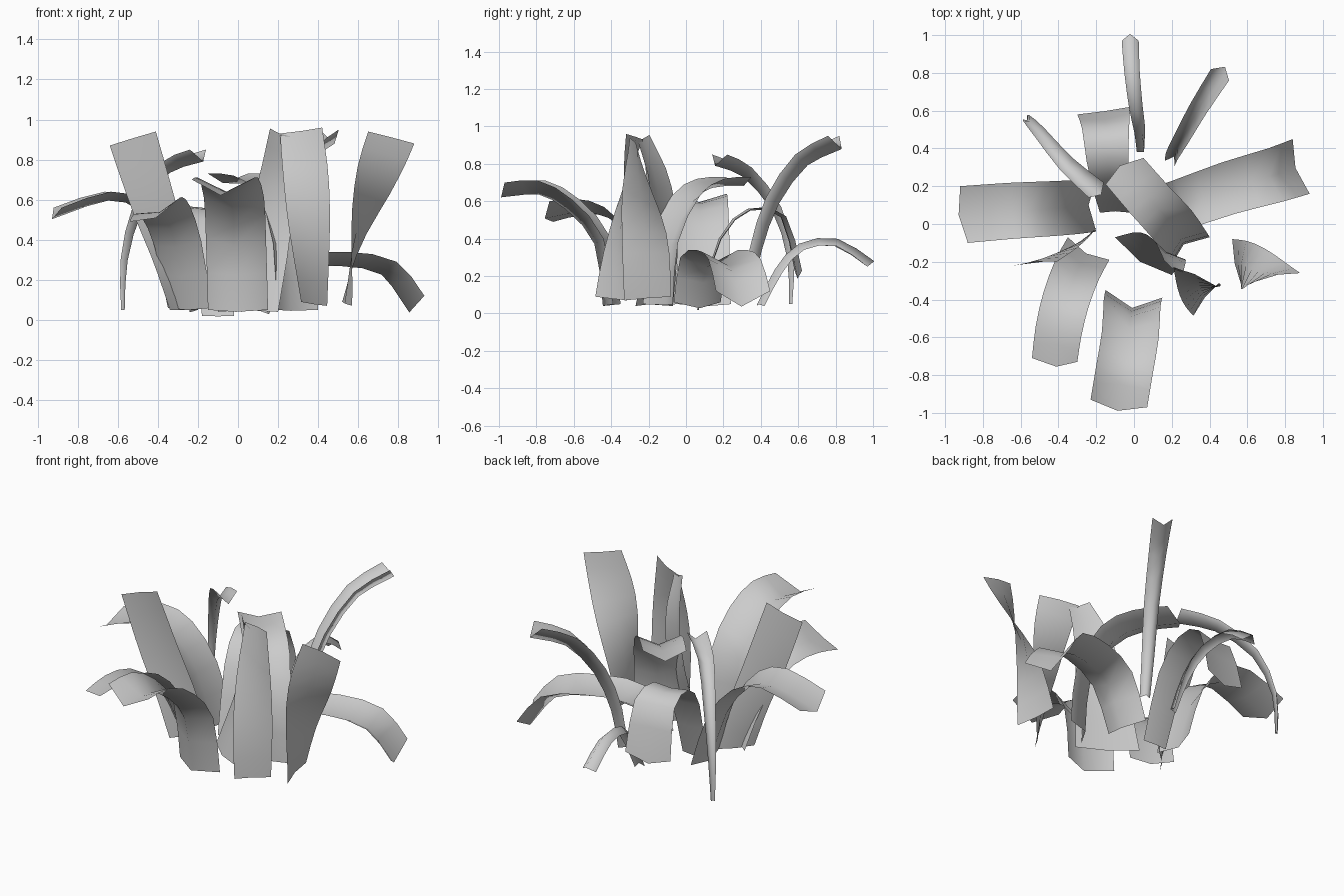
import bpy
from mathutils import Vector

cube = bpy.data.objects.get("Cube")
if cube:
    bpy.data.objects.remove(cube, do_unlink=True)

# One plain grey for every blade
grey = bpy.data.materials.new("leaf grey")
grey.use_nodes = True
colour = (0.6, 0.6, 0.6, 1.0)
grey.diffuse_color = colour
grey.node_tree.nodes["Principled BSDF"].inputs["Base Color"].default_value = colour

ROWS = 8      # segments along a blade
COLUMNS = 2   # one flat strip on each side of the midrib


def spline(points, t):
    """Point on a smooth curve through all the given points."""
    last = len(points) - 1
    i = min(int(t * last), last - 1)
    u = t * last - i
    b, c = points[i], points[i + 1]
    a = points[i - 1] if i > 0 else b * 2 - c
    d = points[i + 2] if i + 2 <= last else c * 2 - b
    return (b * 2 + (c - a) * u + (a * 2 - b * 5 + c * 4 - d) * u ** 2
            + (b * 3 - a - c * 3 + d) * u ** 3) / 2


def leaf(name, path, base, tip, fold, point=0.3):
    """Sheet swept along a path; base and tip are half-width vectors,
    fold moves the midrib along the normal, relative to the half width,
    and point pushes the end of the midrib outward."""
    path = [Vector(p) for p in path]
    base, tip = Vector(base), Vector(tip)
    verts, faces = [], []
    for r in range(ROWS + 1):
        t = r / ROWS
        centre = spline(path, t)
        tangent = spline(path, min(t + 0.02, 1)) - spline(path, max(t - 0.02, 0))
        width = base.length * (1 - t) + tip.length * t
        side = base.lerp(tip, t).normalized() * width
        rib = tangent.cross(side).normalized() * fold
        if r == ROWS:
            rib += tangent.normalized() * point
        for c in range(COLUMNS + 1):
            s = 2 * c / COLUMNS - 1
            verts.append(centre + side * s + rib * width * (1 - abs(s)))
    step = COLUMNS + 1
    for r in range(ROWS):
        for c in range(COLUMNS):
            k = r * step + c
            faces.append((k, k + 1, k + step + 1, k + step))
    mesh = bpy.data.meshes.new(name)
    mesh.from_pydata(verts, [], faces)
    mesh.materials.append(grey)
    for polygon in mesh.polygons:
        polygon.use_smooth = True
    obj = bpy.data.objects.new(name, mesh)
    bpy.context.collection.objects.link(obj)


# Wide drooping blades around the rim
leaf("left_drooping_leaf",
     [(.1, .06, .06), (.24, .1, .3), (.5, .19, .34), (.75, .26, .29), (.885, .305, .12)],
     base=(-.03, .125, 0), tip=(-.045, .145, 0), fold=-.5)
leaf("front_leaf",
     [(0, -.37, .05), (-.01, -.42, .4), (-.02, -.59, .61), (-.05, -.77, .71), (-.08, -.95, .7)],
     base=(.15, -.02, 0), tip=(.15, -.02, 0), fold=-.5)
leaf("right_leaf",
     [(-.2, .1, .05), (-.3, .09, .37), (-.46, .08, .58), (-.65, .07, .64), (-.9, .05, .56)],
     base=(0, -.14, 0), tip=(.02, -.15, 0), fold=-.3)
leaf("front_right_leaf",
     [(-.24, -.13, .06), (-.3, -.24, .38), (-.36, -.4, .54), (-.4, -.57, .57), (-.42, -.72, .545)],
     base=(.11, -.06, 0), tip=(.12, -.01, .055), fold=-.25)
leaf("back_arched_leaf",
     [(-.1, .06, .02), (-.12, .18, .4), (-.14, .34, .56), (-.15, .52, .52), (-.16, .6, .23)],
     base=(-.08, 0, 0), tip=(-.14, -.02, 0), fold=-.1)
leaf("centre_arched_leaf",
     [(.295, -.15, .05), (.28, -.12, .38), (.2, 0, .63), (.08, .13, .72), (-.05, .28, .73)],
     base=(-.105, -.08, 0), tip=(-.1, -.07, 0), fold=-.4)

# Tall upright blades, some twisted
leaf("right_tall_leaf",
     [(-.27, -.1, .05), (-.33, -.13, .3), (-.42, -.17, .57), (-.525, -.21, .905)],
     base=(.07, .08, 0), tip=(.115, .01, .035), fold=.1, point=0)
leaf("front_left_tall_leaf",
     [(.38, -.4, .08), (.36, -.37, .4), (.34, -.33, .7), (.315, -.275, .945)],
     base=(.065, .085, -.01), tip=(.105, -.045, .015), fold=.1, point=0)
leaf("inner_tall_leaf",
     [(.05, -.17, .04), (.14, -.12, .4), (.19, -.14, .7), (.21, -.225, .935)],
     base=(.15, -.1, 0), tip=(.05, -.03, -.02), fold=-.2, point=0)
leaf("left_twisted_leaf",
     [(.545, -.205, .08), (.595, -.22, .4), (.68, -.26, .68), (.765, -.28, .91)],
     base=(-.025, .125, .01), tip=(.115, .02, -.03), fold=.1, point=0)

# Narrow channelled blades at the back
leaf("back_narrow_leaf",
     [(.035, .4, .04), (.03, .5, .22), (.01, .62, .34), (-.01, .8, .36), (-.02, .97, .25)],
     base=(-.02, -.02, 0), tip=(-.045, 0, 0), fold=1)
leaf("back_left_narrow_leaf",
     [(.19, .32, .1), (.2, .36, .35), (.25, .45, .62), (.34, .61, .85), (.455, .79, .95)],
     base=(-.025, .015, 0), tip=(-.048, .03, 0), fold=-1.5)
leaf("back_right_narrow_leaf",
     [(-.575, .56, .05), (-.57, .56, .3), (-.5, .485, .57), (-.36, .32, .78), (-.2, .18, .85)],
     base=(.008, .008, 0), tip=(.04, .04, 0), fold=-1.2)
